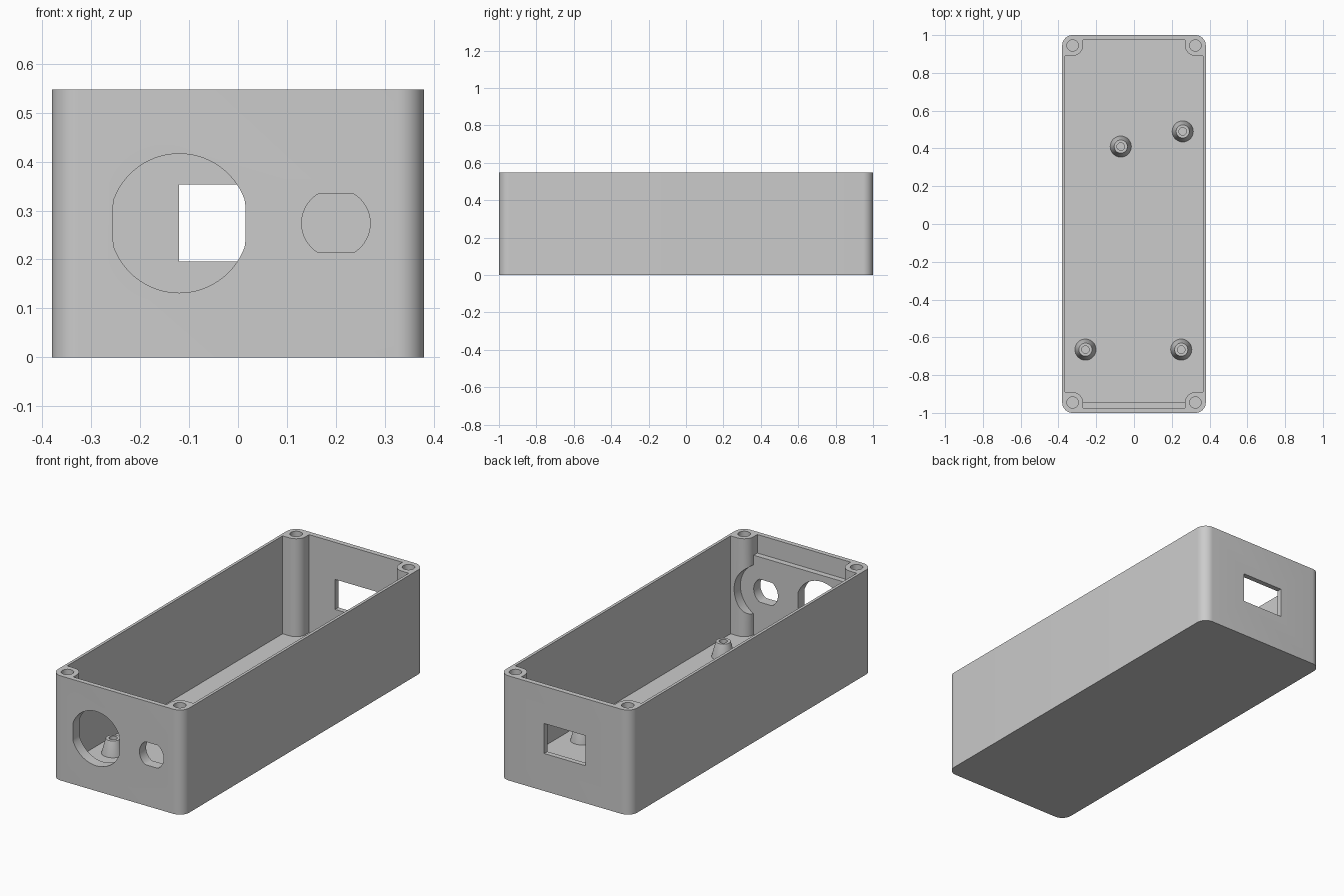
import bpy, bmesh
from math import sin, cos, pi, radians
from mathutils import Vector

old = bpy.data.objects.get("Cube")
if old:
    bpy.data.objects.remove(old, do_unlink=True)

HALF_X, HALF_Y, HEIGHT = 0.38, 1.0, 0.547
FLOOR = 0.035
INNER_X, BACK_Y = 0.365, 0.973
POST_X, POST_Y, POST_R = 0.325, 0.945, 0.055

plastic = bpy.data.materials.new("grey plastic")
plastic.use_nodes = True
GREY = (0.6, 0.6, 0.6, 1)
plastic.diffuse_color = GREY
plastic.node_tree.nodes["Principled BSDF"].inputs["Base Color"].default_value = GREY


def finish(name, bm):
    bmesh.ops.recalc_face_normals(bm, faces=bm.faces)
    mesh = bpy.data.meshes.new(name)
    bm.to_mesh(mesh)
    bm.free()
    mesh.materials.append(plastic)
    obj = bpy.data.objects.new(name, mesh)
    bpy.context.collection.objects.link(obj)
    return obj


def prism(name, outline, lo, hi, axis="Z"):
    """Extrude an outline along Z, or an x-z outline along Y."""
    bm = bmesh.new()
    place = (lambda a, b: (a, b, lo)) if axis == "Z" else (lambda a, b: (a, lo, b))
    face = bm.faces.new([bm.verts.new(place(a, b)) for a, b in outline])
    out = bmesh.ops.extrude_face_region(bm, geom=[face])
    shift = Vector((0, 0, hi - lo)) if axis == "Z" else Vector((0, hi - lo, 0))
    bmesh.ops.translate(bm, vec=shift, verts=[v for v in out["geom"] if isinstance(v, bmesh.types.BMVert)])
    return finish(name, bm)


def arc(cx, cy, r, start, end, n):
    return [(cx + r * cos(radians(start + (end - start) * i / n)),
             cy + r * sin(radians(start + (end - start) * i / n))) for i in range(n + 1)]


def circle(cx, cy, r, n=48):
    return arc(cx, cy, r, 0, 360, n)[:-1]


def rect(x0, x1, y0, y1):
    return [(x0, y0), (x1, y0), (x1, y1), (x0, y1)]


def flatted(cx, cz, r, flat_x, flat_z):
    """Circle with flats, made by clamping its points."""
    pts = []
    for x, z in circle(cx, cz, r, 72):
        p = (max(cx - flat_x, min(cx + flat_x, x)), max(cz - flat_z, min(cz + flat_z, z)))
        pts.append(p)
    return pts


def activate(obj):
    bpy.ops.object.select_all(action="DESELECT")
    obj.select_set(True)
    bpy.context.view_layer.objects.active = obj


def cut(target, cutter):
    cutter.hide_render = True
    mod = target.modifiers.new("cut", "BOOLEAN")
    mod.operation, mod.solver, mod.object = "DIFFERENCE", "EXACT", cutter
    activate(target)
    bpy.ops.object.modifier_apply(modifier=mod.name)
    bpy.data.objects.remove(cutter, do_unlink=True)


def smooth(obj):
    activate(obj)
    bpy.ops.object.shade_smooth_by_angle(angle=radians(30))


# Outer shell with rounded vertical corners
outline = []
for i, (sx, sy) in enumerate([(1, 1), (-1, 1), (-1, -1), (1, -1)]):
    outline += arc(sx * POST_X, sy * POST_Y, POST_R, 90 * i, 90 * i + 90, 10)
shell = prism("box_shell", outline, 0, HEIGHT)

# Cavity that leaves a rounded screw post in each corner
back_right = [(INNER_X, POST_Y - POST_R)]
back_right += arc(POST_X, POST_Y, POST_R, 270, 180, 10) + [(POST_X - POST_R, BACK_Y)]
front_right = [(x, -y) for x, y in back_right[:-1]]
half = front_right[::-1] + back_right
cavity = half + [(-x, y) for x, y in reversed(half)]
cut(shell, prism("cavity_cutter", cavity, FLOOR, HEIGHT + 0.1))

# Step along the top of the thick front wall
edge = POST_X - POST_R
cut(shell, prism("step_cutter", rect(-edge, edge, -0.975, -0.9), 0.45, HEIGHT + 0.1))

# Front openings, nut clearance in the post, and rear port
cut(shell, prism("large_hole_cutter", flatted(-0.12, 0.274, 0.142, 0.135, 0.2), -1.1, -0.9, "Y"))
cut(shell, prism("small_hole_cutter", flatted(0.2, 0.274, 0.07, 0.1, 0.06), -1.1, -0.9, "Y"))
cut(shell, prism("clearance_cutter", circle(0.2, 0.274, 0.145), -0.942, -0.85, "Y"))
cut(shell, prism("port_cutter", rect(-0.12, 0.12, 0.196, 0.353), 0.9, 1.1, "Y"))

# Screw holes in the corner posts
for sx in (-1, 1):
    for sy in (-1, 1):
        hole = circle(sx * POST_X, sy * POST_Y, 0.03, 32)
        cut(shell, prism("screw_cutter", hole, HEIGHT - 0.12, HEIGHT + 0.1))
smooth(shell)

# Tapered standoffs with a blind hole
PROFILE = [(0.056, FLOOR - 0.01), (0.056, FLOOR), (0.035, 0.113), (0.02, 0.113), (0.02, 0.045), (0, 0.045)]
for x, y in [(-0.07, 0.41), (0.258, 0.49), (-0.257, -0.665), (0.25, -0.665)]:
    bm = bmesh.new()
    verts = [bm.verts.new((r, 0, z)) for r, z in PROFILE]
    edges = [bm.edges.new(pair) for pair in zip(verts, verts[1:])]
    bmesh.ops.spin(bm, geom=verts + edges, cent=(0, 0, 0), axis=(0, 0, 1), angle=2 * pi, steps=32)
    bmesh.ops.remove_doubles(bm, verts=bm.verts, dist=0.0005)
    bmesh.ops.holes_fill(bm, edges=bm.edges, sides=0)
    post = finish("standoff", bm)
    post.location = (x, y, 0)
    smooth(post)
